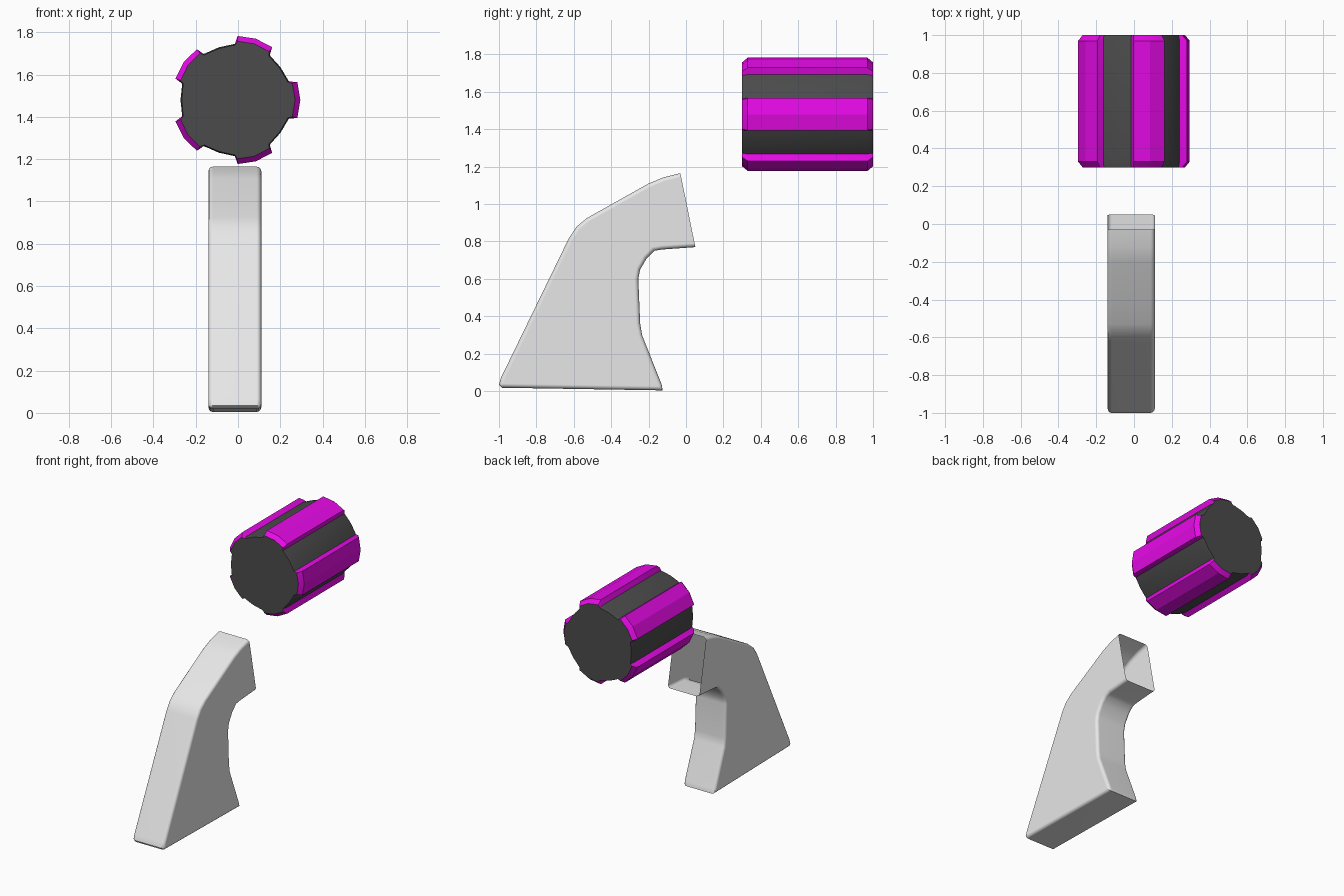
import bpy, bmesh, math

if "Cube" in bpy.data.objects:
    bpy.data.objects.remove(bpy.data.objects["Cube"])


def material(name, rgb):
    m = bpy.data.materials.new(name)
    m.diffuse_color = (*rgb, 1)
    m.use_nodes = True
    m.node_tree.nodes["Principled BSDF"].inputs["Base Color"].default_value = m.diffuse_color
    return m


WHITE = material("pale_grey", (0.8, 0.8, 0.8))
DARK = material("dark_grey", (0.07, 0.07, 0.07))
MAGENTA = material("magenta", (0.8, 0.003, 0.8))


def finish(bm, name, mats, angle):
    mesh = bpy.data.meshes.new(name)
    bm.to_mesh(mesh)
    bm.free()
    obj = bpy.data.objects.new(name, mesh)
    bpy.context.collection.objects.link(obj)
    for m in mats:
        mesh.materials.append(m)
    bpy.ops.object.select_all(action='DESELECT')
    obj.select_set(True)
    bpy.context.view_layer.objects.active = obj
    bpy.ops.object.shade_smooth_by_angle(angle=math.radians(angle))
    return obj


# Handle: side outline (y, z), from the top of the open end round to its bottom
outline = [(-0.03, 1.165), (-0.12, 1.143), (-0.2, 1.11), (-0.4, 0.998),
           (-0.53, 0.925), (-0.585, 0.88), (-0.625, 0.82), (-0.99, 0.07),
           (-1.0, 0.035), (-0.985, 0.018), (-0.125, 0.004), (-0.13, 0.035),
           (-0.235, 0.3), (-0.245, 0.36), (-0.255, 0.6), (-0.245, 0.65),
           (-0.21, 0.71), (-0.17, 0.75), (-0.13, 0.757), (0.05, 0.77)]
bm = bmesh.new()
left = [bm.verts.new((-0.14, y, z)) for y, z in outline]
right = [bm.verts.new((0.11, y, z)) for y, z in outline]
bm.faces.new(left)
bm.faces.new(right[::-1])
n = len(outline)
for i in range(n - 1):          # the end between last and first point stays open
    bm.faces.new((left[i], right[i], right[i + 1], left[i + 1]))
bmesh.ops.recalc_face_normals(bm, faces=bm.faces[:])

# Round the long edges between the rim and the flat sides
lefts, rights = set(left), set(right)
rim = [e for e in bm.edges if not e.is_boundary
       and (set(e.verts) <= lefts or set(e.verts) <= rights)]
bmesh.ops.bevel(bm, geom=rim, offset=0.022, segments=3, profile=0.5,
                affect='EDGES', clamp_overlap=True)
handle = finish(bm, "handle", [WHITE], 50)
handle.modifiers.new("flat_sides", 'WEIGHTED_NORMAL').keep_sharp = True

# Barrel: five raised ribs; one sector as (angle, radius, radius at the ends)
sector = [(-19, 0.266, 0.260), (-16.5, 0.303, 0.278), (0, 0.305, 0.280),
          (16.5, 0.303, 0.278), (19, 0.266, 0.260), (24, 0.262, 0.257),
          (36, 0.262, 0.256), (48, 0.262, 0.257)]
CX, CZ = -0.01, 1.48
bm = bmesh.new()
rings = []
for y, end in ((0.3, True), (0.33, False), (0.97, False), (1.0, True)):
    ring = []
    for k in range(5):
        for a, r, r_end in sector:
            t = math.radians(a + 72 * k)
            rad = r_end if end else r
            ring.append(bm.verts.new((CX + rad * math.cos(t), y,
                                      CZ + rad * math.sin(t))))
    rings.append(ring)
count = len(rings[0])
for r0, r1 in zip(rings, rings[1:]):
    for i in range(count):
        j = (i + 1) % count
        f = bm.faces.new((r0[i], r0[j], r1[j], r1[i]))
        f.material_index = 1 if i % len(sector) < 4 else 0   # ribs are magenta
bm.faces.new(rings[0])
bm.faces.new(rings[-1][::-1])
bmesh.ops.recalc_face_normals(bm, faces=bm.faces[:])
finish(bm, "ribbed_barrel", [DARK, MAGENTA], 15)
